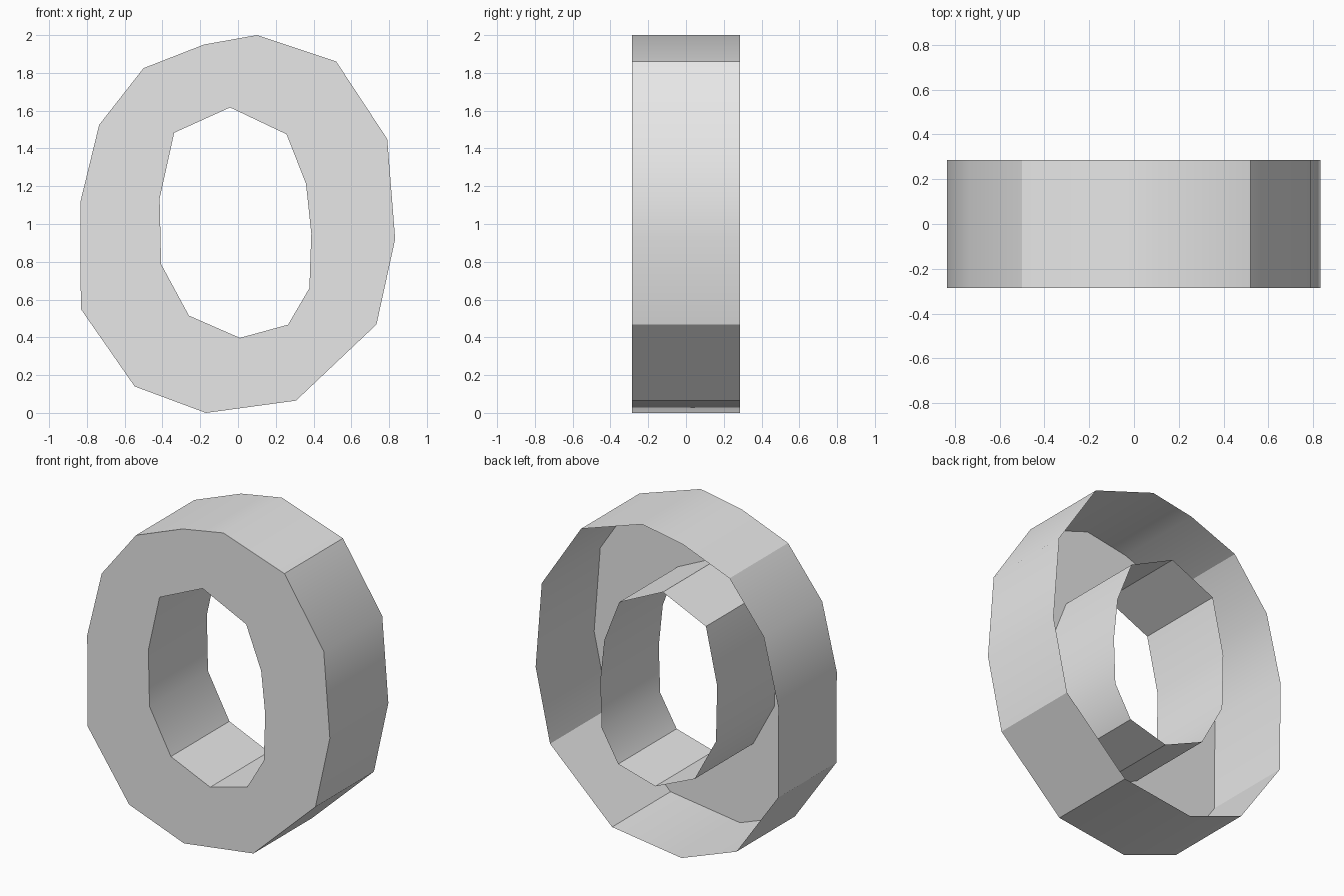
import bpy
import bmesh
import math

cube = bpy.data.objects.get("Cube")
if cube:
    bpy.data.objects.remove(cube, do_unlink=True)

HALF_DEPTH = 0.287

# Clockwise rim profiles (x, z)
OUTER = [(0.10, 2.0), (0.52, 1.86), (0.79, 1.45), (0.832, 0.92), (0.733, 0.468),
         (0.307, 0.065), (-0.17, 0.0), (-0.547, 0.14), (-0.832, 0.55),
         (-0.835, 1.115), (-0.735, 1.525), (-0.5, 1.825), (-0.18, 1.95)]
INNER = [(-0.042, 1.617), (0.257, 1.475), (0.36, 1.213), (0.388, 0.95),
         (0.378, 0.66), (0.265, 0.467), (0.01, 0.397), (-0.26, 0.515),
         (-0.407, 0.787), (-0.415, 1.135), (-0.338, 1.483)]

# Plain grey surface
grey = bpy.data.materials.new("plain grey")
grey.use_nodes = True
grey.diffuse_color = (0.8, 0.8, 0.8, 1)
grey.node_tree.nodes["Principled BSDF"].inputs["Base Color"].default_value = (0.8, 0.8, 0.8, 1)


def add_wall(bm, profile, outward):
    """Sweep a rim from front to back and return its front edges."""
    front = [bm.verts.new((x, -HALF_DEPTH, z)) for x, z in profile]
    back = [bm.verts.new((x, HALF_DEPTH, z)) for x, z in profile]
    edges = []
    for i in range(len(profile)):
        j = (i + 1) % len(profile)
        quad = [front[i], front[j], back[j], back[i]]
        bm.faces.new(quad if outward else quad[::-1])
        edges.append(bm.edges.get((front[i], front[j])))
    return edges


# Hollow ring: outer wall, hole wall and front face, open at the back
bm = bmesh.new()
rims = add_wall(bm, OUTER, True) + add_wall(bm, INNER, False)
walls = set(bm.faces)
bmesh.ops.triangle_fill(bm, edges=rims, use_beauty=True, normal=(0, -1, 0))
bm.normal_update()
for face in bm.faces:
    if face not in walls and face.normal.y > 0:
        face.normal_flip()

mesh = bpy.data.meshes.new("hollow_ring")
bm.to_mesh(mesh)
bm.free()
mesh.materials.append(grey)
ring = bpy.data.objects.new("hollow_ring", mesh)
bpy.context.collection.objects.link(ring)

bpy.ops.object.select_all(action="DESELECT")
ring.select_set(True)
bpy.context.view_layer.objects.active = ring
bpy.ops.object.shade_smooth_by_angle(angle=math.radians(30))
